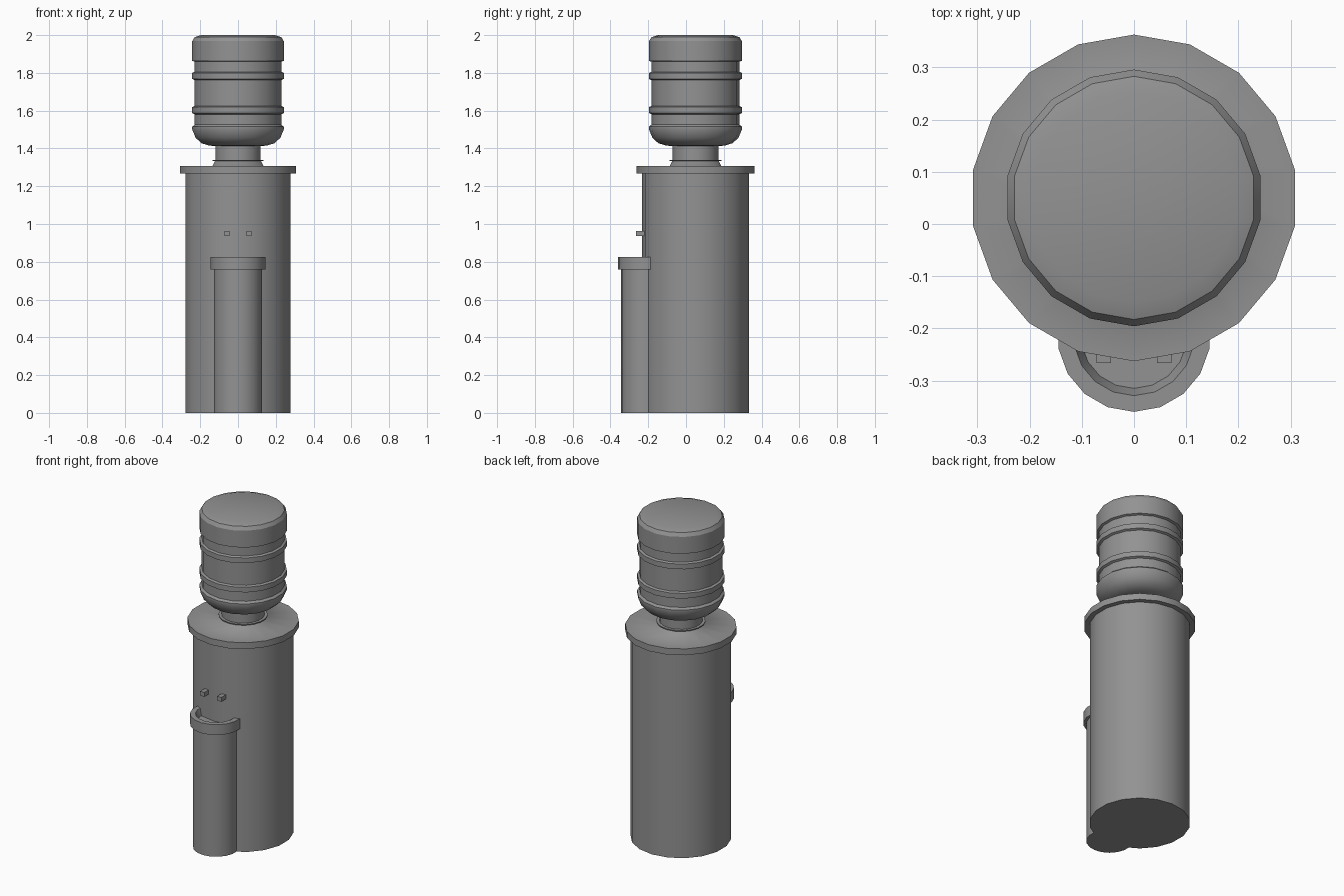
import bpy, bmesh, math

if "Cube" in bpy.data.objects:
    bpy.data.objects.remove(bpy.data.objects["Cube"])

SIDES = 18
AXIS_Y = 0.05       # centre of cabinet and bottle
COLUMN_Y = -0.213   # centre of front column

grey = bpy.data.materials.new("dark_grey")
grey.diffuse_color = (0.29, 0.29, 0.29, 1)
grey.use_nodes = True
grey.node_tree.nodes["Principled BSDF"].inputs["Base Color"].default_value = grey.diffuse_color


def finish(name, bm, angle=30):
    bmesh.ops.recalc_face_normals(bm, faces=bm.faces)
    mesh = bpy.data.meshes.new(name)
    bm.to_mesh(mesh)
    bm.free()
    mesh.materials.append(grey)
    obj = bpy.data.objects.new(name, mesh)
    bpy.context.collection.objects.link(obj)
    bpy.ops.object.select_all(action='DESELECT')
    bpy.context.view_layer.objects.active = obj
    obj.select_set(True)
    bpy.ops.object.shade_smooth_by_angle(angle=math.radians(angle))
    return obj


def lathe(name, profile, cy, angle=30):
    """Closed turned solid from (radius, z) points, one vertex facing front."""
    bm = bmesh.new()
    rings = []
    for r, z in profile:
        rings.append([bm.verts.new((r * math.sin(2 * math.pi * i / SIDES),
                                    cy - r * math.cos(2 * math.pi * i / SIDES), z))
                      for i in range(SIDES)])
    for a, b in zip(rings, rings[1:]):
        for i in range(SIDES):
            j = (i + 1) % SIDES
            bm.faces.new((a[i], a[j], b[j], b[i]))
    bm.faces.new(rings[0][::-1])
    bm.faces.new(rings[-1])
    return finish(name, bm, angle)


# Cabinet, and overhanging lid that blends into the flared collar
lathe("cabinet", [(0.283, 0), (0.283, 1.28)], AXIS_Y)
lathe("lid", [(0.283, 1.268), (0.313, 1.268), (0.313, 1.307), (0.136, 1.308),
              (0.123, 1.334)], AXIS_Y, 75)

# Thin flange and neck of the bottle
lathe("flange", [(0.138, 1.333), (0.138, 1.339)], AXIS_Y)
lathe("bottle_neck", [(0.121, 1.33), (0.121, 1.43)], AXIS_Y)

# Bottle: rounded shoulder, three ribs, broad band and slightly domed base on top
WAIST, RIB = 0.233, 0.246
bottle = [(0.12, 1.413), (0.155, 1.415), (0.197, 1.428), (0.228, 1.457), (RIB, 1.50)]
bottle += [(RIB, 1.515), (WAIST, 1.526)]
for z in (1.603, 1.784):
    bottle += [(WAIST, z - 0.022), (RIB, z - 0.016), (RIB, z + 0.016), (WAIST, z + 0.022)]
bottle += [(WAIST, 1.859), (RIB, 1.864), (RIB, 1.968), (0.233, 1.989), (0.2, 2.0)]
lathe("bottle", bottle, AXIS_Y)

# Front column and its recessed drip tray
lathe("front_column", [(0.13, 0), (0.13, 0.77)], COLUMN_Y)
lathe("drip_tray", [(0.13, 0.76), (0.147, 0.76), (0.147, 0.824),
                    (0.116, 0.824), (0.102, 0.785)], COLUMN_Y)

# Two tap stubs
for side, x in (("left", -0.058), ("right", 0.058)):
    bm = bmesh.new()
    bmesh.ops.create_cube(bm, size=1)
    bmesh.ops.scale(bm, vec=(0.028, 0.05, 0.027), verts=bm.verts)
    bmesh.ops.translate(bm, vec=(x, -0.241, 0.95), verts=bm.verts)
    finish(side + "_tap", bm)
